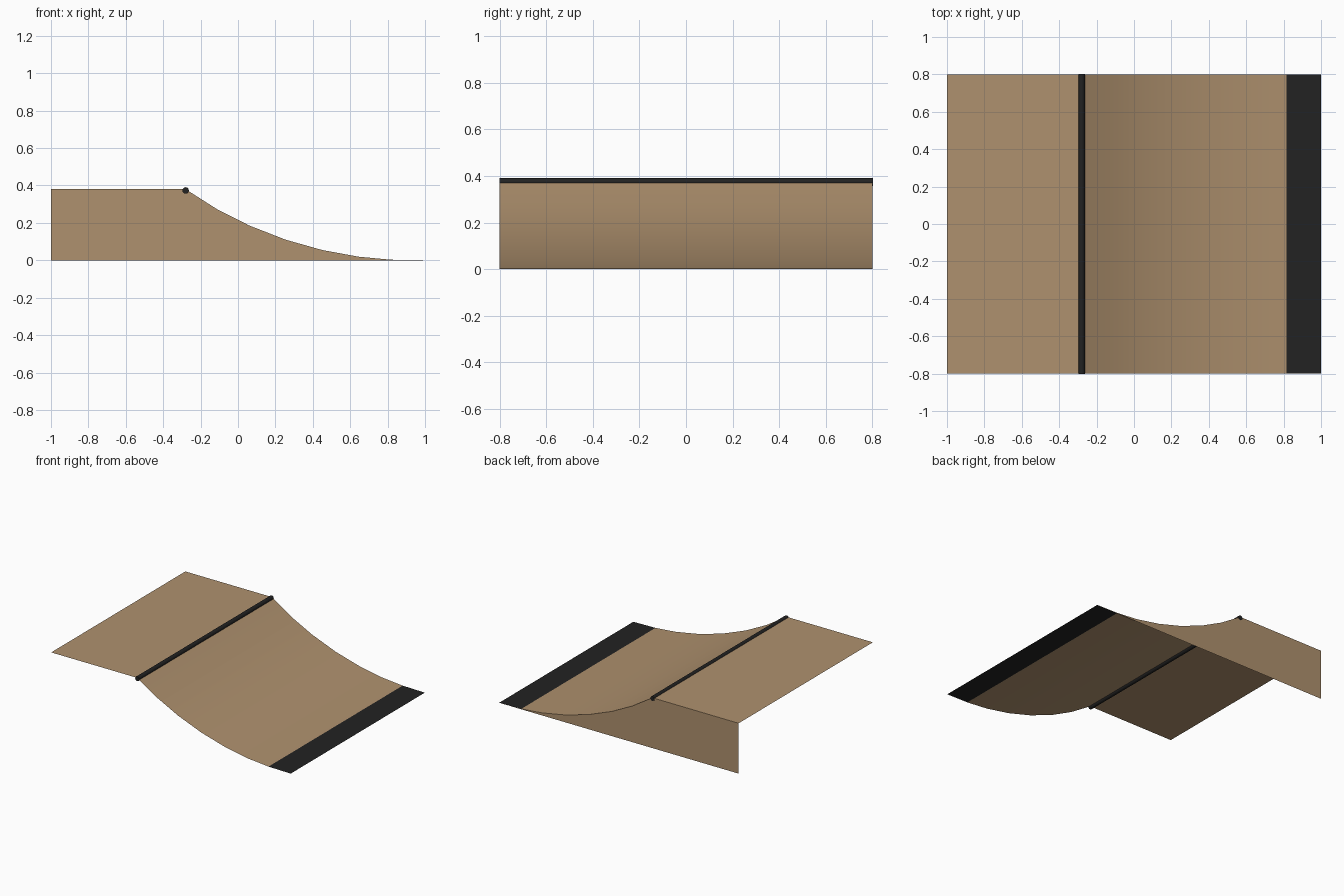
import bpy, bmesh, math
from mathutils import Matrix

if "Cube" in bpy.data.objects:
    bpy.data.objects.remove(bpy.data.objects["Cube"])

HALF_WIDTH = 0.8
TOP = 0.38


def material(name, colour):
    mat = bpy.data.materials.new(name)
    mat.diffuse_color = (*colour, 1.0)
    mat.use_nodes = True
    mat.node_tree.nodes["Principled BSDF"].inputs["Base Color"].default_value = mat.diffuse_color
    return mat


wood = material("plywood tan", (0.43, 0.285, 0.157))
black = material("black metal", (0.016, 0.016, 0.016))


def finish(name, bm, mat, smooth=False):
    mesh = bpy.data.meshes.new(name)
    for f in bm.faces:
        f.smooth = smooth
    bm.to_mesh(mesh)
    bm.free()
    mesh.materials.append(mat)
    obj = bpy.data.objects.new(name, mesh)
    bpy.context.collection.objects.link(obj)
    return obj


def sheet(name, profile, mat, smooth=False):
    """Sweep an x-z profile across the full width as a single sheet."""
    bm = bmesh.new()
    rows = [[bm.verts.new((x, y, z)) for y in (-HALF_WIDTH, HALF_WIDTH)]
            for x, z in profile]
    for a, b in zip(rows, rows[1:]):
        bm.faces.new((a[0], b[0], b[1], a[1]))
    return finish(name, bm, mat, smooth)


# Transition profile, from the lip down to the ground
curve = [(-0.28, TOP), (-0.11, 0.272), (0.06, 0.186), (0.255, 0.11),
         (0.45, 0.055), (0.645, 0.019), (0.82, 0.003)]
toe = [(0.815, 0.0035), (1.0, 0.0)]

# Flat deck, curved riding surface and dark toe plate
sheet("deck", [(-1, TOP), (-0.28, TOP)], wood)
sheet("riding_surface", curve, wood, True)
sheet("toe_plate", toe, black)

# Side panel: only the rear (+y) side is closed
bm = bmesh.new()
outline = [(-1, 0), (-1, TOP)] + curve + [(1.0, 0)]
bm.faces.new([bm.verts.new((x, HALF_WIDTH, z)) for x, z in outline])
finish("side_panel", bm, wood)

# Round coping rail along the lip
bm = bmesh.new()
bmesh.ops.create_cone(bm, cap_ends=True, segments=12, radius1=0.0175,
                      radius2=0.0175, depth=2 * HALF_WIDTH + 0.003)
bmesh.ops.transform(bm, verts=bm.verts, matrix=Matrix.Translation((-0.28, 0.0005, 0.3735))
                    @ Matrix.Rotation(math.pi / 2, 4, 'X'))
coping = finish("coping_rail", bm, black)
bpy.context.view_layer.objects.active = coping
coping.select_set(True)
bpy.ops.object.shade_smooth_by_angle(angle=math.radians(40))
